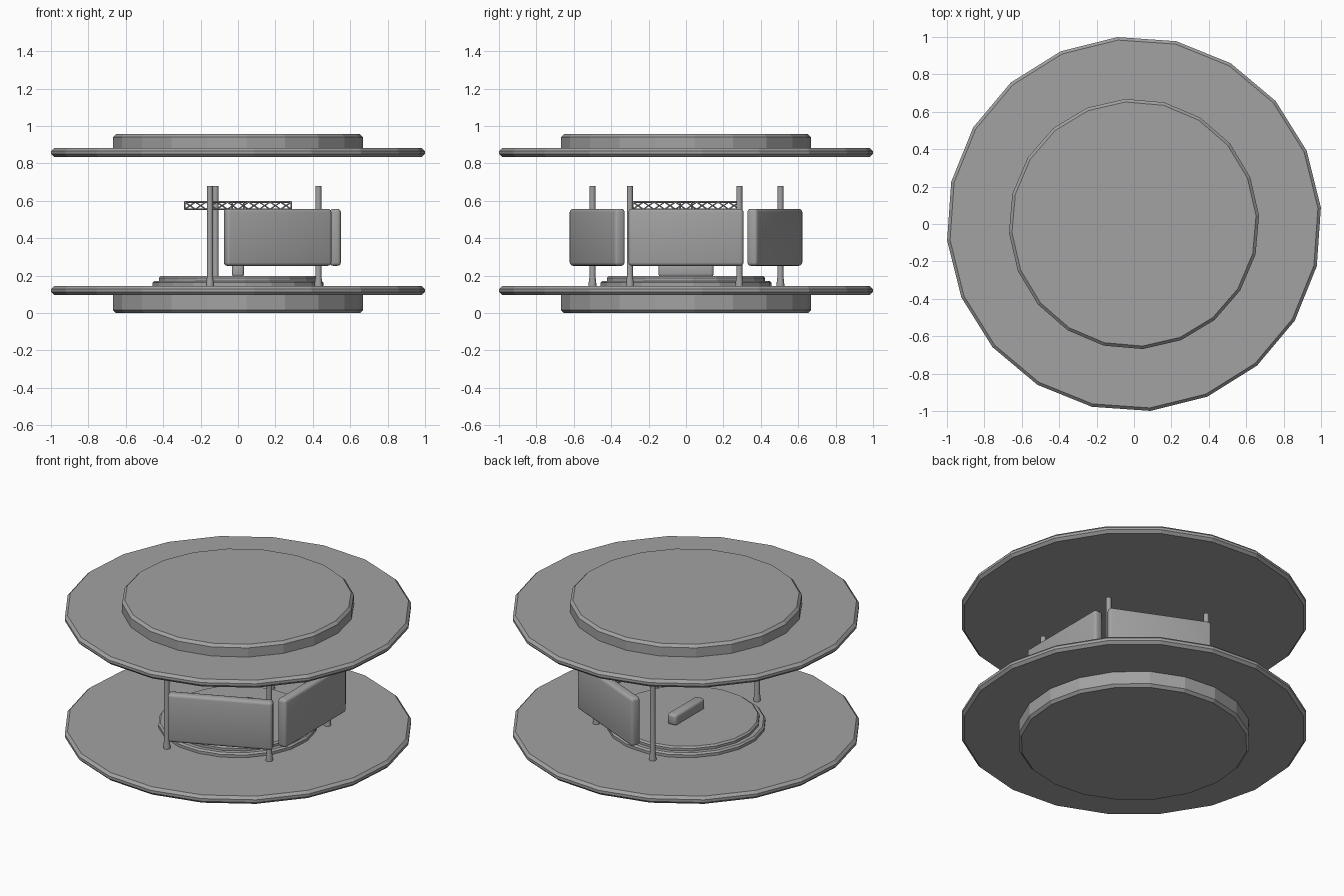
import bpy, bmesh
from math import radians, cos, sin
from mathutils import Vector, Matrix

if "Cube" in bpy.data.objects:
    bpy.data.objects.remove(bpy.data.objects["Cube"], do_unlink=True)

grey = bpy.data.materials.new("plain grey")
grey.use_nodes = True
tone = (0.36, 0.36, 0.36, 1)
grey.diffuse_color = tone
grey.node_tree.nodes["Principled BSDF"].inputs["Base Color"].default_value = tone


def finish(name, bm, smooth=False):
    mesh = bpy.data.meshes.new(name)
    bmesh.ops.recalc_face_normals(bm, faces=bm.faces)
    bm.to_mesh(mesh)
    bm.free()
    mesh.materials.append(grey)
    obj = bpy.data.objects.new(name, mesh)
    bpy.context.collection.objects.link(obj)
    if smooth:
        bpy.context.view_layer.objects.active = obj
        bpy.ops.object.select_all(action="DESELECT")
        obj.select_set(True)
        bpy.ops.object.shade_smooth_by_angle(angle=radians(40))
    return obj


def turned(name, profile, sides, turn=0.0, at=(0, 0), smooth=False):
    """Solid of revolution from (radius, height) pairs, capped at both ends."""
    bm = bmesh.new()
    rings = []
    for r, z in profile:
        angles = [radians(turn + 360 * i / sides) for i in range(sides)]
        rings.append([bm.verts.new((at[0] + r * cos(a), at[1] + r * sin(a), z))
                      for a in angles])
    for low, high in zip(rings, rings[1:]):
        for i in range(sides):
            j = (i + 1) % sides
            bm.faces.new((low[i], low[j], high[j], high[i]))
    bm.faces.new(rings[0])
    bm.faces.new(rings[-1])
    return finish(name, bm, smooth)


def disc(name, r, z0, z1, turn, low_cut, high_cut):
    profile = [(r - low_cut, z0)] if low_cut else []
    profile += [(r, z0 + low_cut), (r, z1 - high_cut)]
    if high_cut:
        profile.append((r - high_cut, z1))
    return turned(name, profile, 20, turn)


def rounded_box(name, size, centre, turn, bevel):
    bm = bmesh.new()
    bmesh.ops.create_cube(bm, size=1, matrix=Matrix.Diagonal((*size, 1)))
    bmesh.ops.bevel(bm, geom=bm.edges[:], offset=bevel, segments=3,
                    profile=0.5, affect="EDGES")
    bm.transform(Matrix.Rotation(radians(turn), 4, "Z") @ Matrix.Translation(centre))
    return finish(name, bm, True)


def tube(bm, a, b, r):
    a, b = Vector(a), Vector(b)
    along = b - a
    place = Matrix.Translation((a + b) / 2) @ along.to_track_quat("Z", "Y").to_matrix().to_4x4()
    bmesh.ops.create_cone(bm, cap_ends=True, segments=6, radius1=r, radius2=r,
                          depth=along.length, matrix=place)


# Floor and roof: wide plates with smaller drums
disc("lower_drum", 0.67, 0.0, 0.1, 4, 0.016, 0)
disc("floor_plate", 1.003, 0.096, 0.145, 5, 0.016, 0.016)
disc("roof_plate", 1.003, 0.834, 0.882, 5, 0.016, 0.016)
disc("upper_drum", 0.67, 0.88, 0.956, 4, 0, 0.016)

# Stepped round platform with a low block in the middle
disc("platform_step", 0.46, 0.143, 0.172, 5, 0, 0.01)
disc("platform_top", 0.425, 0.17, 0.197, 5, 0, 0.01)
rounded_box("centre_block", (0.065, 0.295, 0.07), (0, 0, 0.228), 0, 0.016)

# Three upright panels around one side
for label, turn in (("right", -66), ("middle", 0), ("left", 66)):
    rounded_box("panel_" + label, (0.06, 0.615, 0.305), (0.52, 0, 0.405), turn, 0.018)

# Posts between and beside the panels, each with a flared foot
posts = [(-0.15, -0.5), (0.43, -0.3), (0.43, 0.285), (-0.12, 0.505)]
for i, at in enumerate(posts):
    turned(f"post_{i + 1}", [(0.021, 0.143), (0.02, 0.165), (0.016, 0.195), (0.016, 0.68)],
           16, at=at, smooth=True)

# Crossed lattice beams overhead
half, side, low, high, bays = 0.285, 0.03, 0.555, 0.593, 10
for label, turn in (("across", 0), ("lengthwise", 90)):
    bm = bmesh.new()
    step = 2 * half / bays
    for y in (-side, side):
        for z in (low, high):
            tube(bm, (-half, y, z), (half, y, z), 0.005)
        for x in (-half, half):
            tube(bm, (x, y, low), (x, y, high), 0.004)
    for i in range(bays):
        x0 = -half + i * step
        ends = (low, high) if i % 2 else (high, low)
        tube(bm, (x0, -side, ends[0]), (x0 + step, -side, ends[1]), 0.0035)
        tube(bm, (x0, side, ends[1]), (x0 + step, side, ends[0]), 0.0035)
        s = side if i % 2 else -side
        for z in (low, high):
            tube(bm, (x0, s, z), (x0 + step, -s, z), 0.0035)
    for x in (-half, half):
        for z in (low, high):
            tube(bm, (x, -side, z), (x, side, z), 0.004)
    bm.transform(Matrix.Rotation(radians(turn), 4, "Z"))
    finish("lattice_beam_" + label, bm, True)
